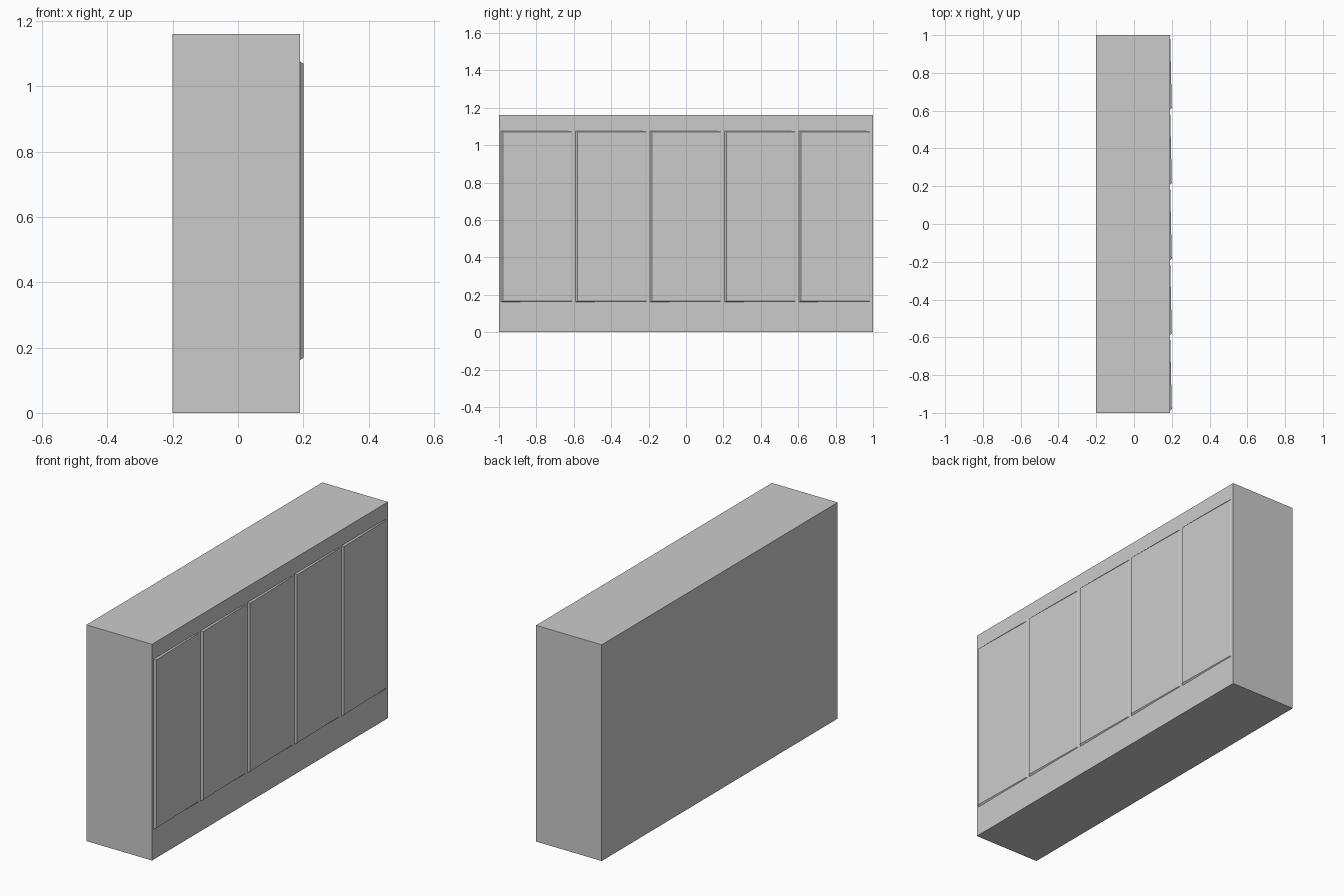
import bpy, bmesh

if "Cube" in bpy.data.objects:
    bpy.data.objects.remove(bpy.data.objects["Cube"])


def make_object(name, verts, faces):
    mesh = bpy.data.meshes.new(name)
    bm = bmesh.new()
    vs = [bm.verts.new(v) for v in verts]
    for f in faces:
        bm.faces.new([vs[i] for i in f])
    bmesh.ops.recalc_face_normals(bm, faces=bm.faces)
    bm.to_mesh(mesh)
    bm.free()
    obj = bpy.data.objects.new(name, mesh)
    bpy.context.collection.objects.link(obj)
    return obj


BOX = [(0, 1, 2, 3), (4, 5, 6, 7), (0, 1, 5, 4),
       (1, 2, 6, 5), (2, 3, 7, 6), (3, 0, 4, 7)]


def ring(x_low, x_high, y0, y1, z0, z1):
    return [(x_low, y0, z0), (x_high, y1, z0), (x_high, y1, z1), (x_low, y0, z1)]


# Cabinet carcass
FRONT = 0.19
make_object("cabinet_body",
            ring(-0.2, -0.2, -1, 1, 0, 1.16) + ring(FRONT, FRONT, -1, 1, 0, 1.16), BOX)

# Five thin doors with chamfered edges, each leaning out slightly at its low-y side
PITCH, WIDTH, CHAMFER = 0.398, 0.388, 0.012
for i in range(5):
    y0 = -0.99 + i * PITCH
    y1 = y0 + WIDTH
    back = ring(FRONT - 0.002, FRONT - 0.002, y0, y1, 0.16, 1.077)
    face = ring(0.2, FRONT + 0.002, y0 + CHAMFER, y1 - CHAMFER, 0.168, 1.07)
    make_object(f"door_{i + 1}", back + face, BOX)
